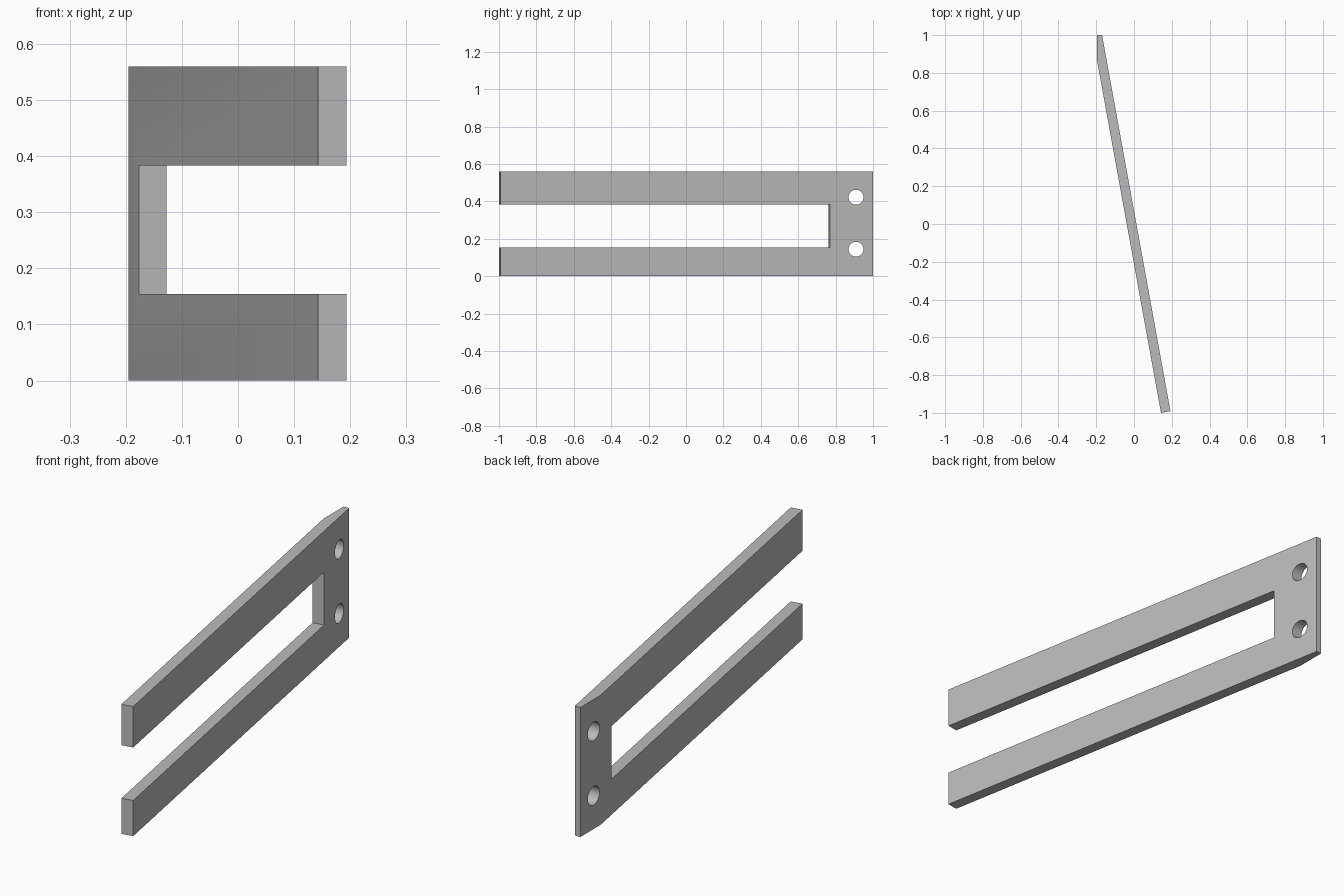
import bpy, bmesh, math
from mathutils import Matrix, Vector

cube = bpy.data.objects.get("Cube")
if cube:
    bpy.data.objects.remove(cube)

HEIGHT = 0.56
SLOT_LOW, SLOT_HIGH = 0.154, 0.383

steel = bpy.data.materials.new("plain_grey")
steel.use_nodes = True
grey = (0.5, 0.5, 0.5, 1)
steel.diffuse_color = grey
steel.node_tree.nodes["Principled BSDF"].inputs["Base Color"].default_value = grey


def prism(name, outline, low, high):
    """Extrude a plan outline between two heights."""
    bm = bmesh.new()
    face = bm.faces.new([bm.verts.new((x, y, low)) for x, y in outline])
    top = bmesh.ops.extrude_face_region(bm, geom=[face])["geom"]
    moved = [v for v in top if isinstance(v, bmesh.types.BMVert)]
    bmesh.ops.translate(bm, verts=moved, vec=(0, 0, high - low))
    bmesh.ops.recalc_face_normals(bm, faces=bm.faces)
    return add_object(name, bm)


def add_object(name, bm):
    mesh = bpy.data.meshes.new(name)
    bm.to_mesh(mesh)
    bm.free()
    mesh.materials.append(steel)
    obj = bpy.data.objects.new(name, mesh)
    bpy.context.collection.objects.link(obj)
    return obj


def cut(target, cutter):
    """Subtract a cutter, then discard it."""
    cutter.hide_render = True
    bpy.ops.object.select_all(action="DESELECT")
    bpy.context.view_layer.objects.active = target
    target.select_set(True)
    mod = target.modifiers.new("cut", "BOOLEAN")
    mod.operation, mod.solver, mod.object = "DIFFERENCE", "EXACT", cutter
    bpy.ops.object.modifier_apply(modifier=mod.name)
    bpy.data.objects.remove(cutter)


# Slanted plate with its rear end trimmed to a flat mounting face
plan = [(-0.195, 1), (-0.195, 0.862), (0.143, -1), (0.193, -0.991), (-0.169, 1)]
fork = prism("forked_plate", plan, 0, HEIGHT)

# Long slot, open at the front, its end square to the slanted faces
along = Vector((0.362, -1.991)).normalized()
across = Vector((-along.y, along.x))
end = Vector((-0.153, 0.765))
slot_plan = [end - across * 0.2, end + across * 0.2,
             end + across * 0.2 + along * 2.5, end - across * 0.2 + along * 2.5]
cut(fork, prism("slot_cutter", slot_plan, SLOT_LOW, SLOT_HIGH))

# Two bolt holes, square to the flat mounting face
for z in (0.144, 0.422):
    bm = bmesh.new()
    place = Matrix.Translation((-0.17, 0.909, z)) @ Matrix.Rotation(math.pi / 2, 4, "Y")
    bmesh.ops.create_cone(bm, cap_ends=True, segments=48, radius1=0.04,
                          radius2=0.04, depth=0.4, matrix=place)
    cut(fork, add_object("hole_cutter", bm))

fork.select_set(True)
bpy.context.view_layer.objects.active = fork
bpy.ops.object.shade_smooth_by_angle(angle=math.radians(30))
